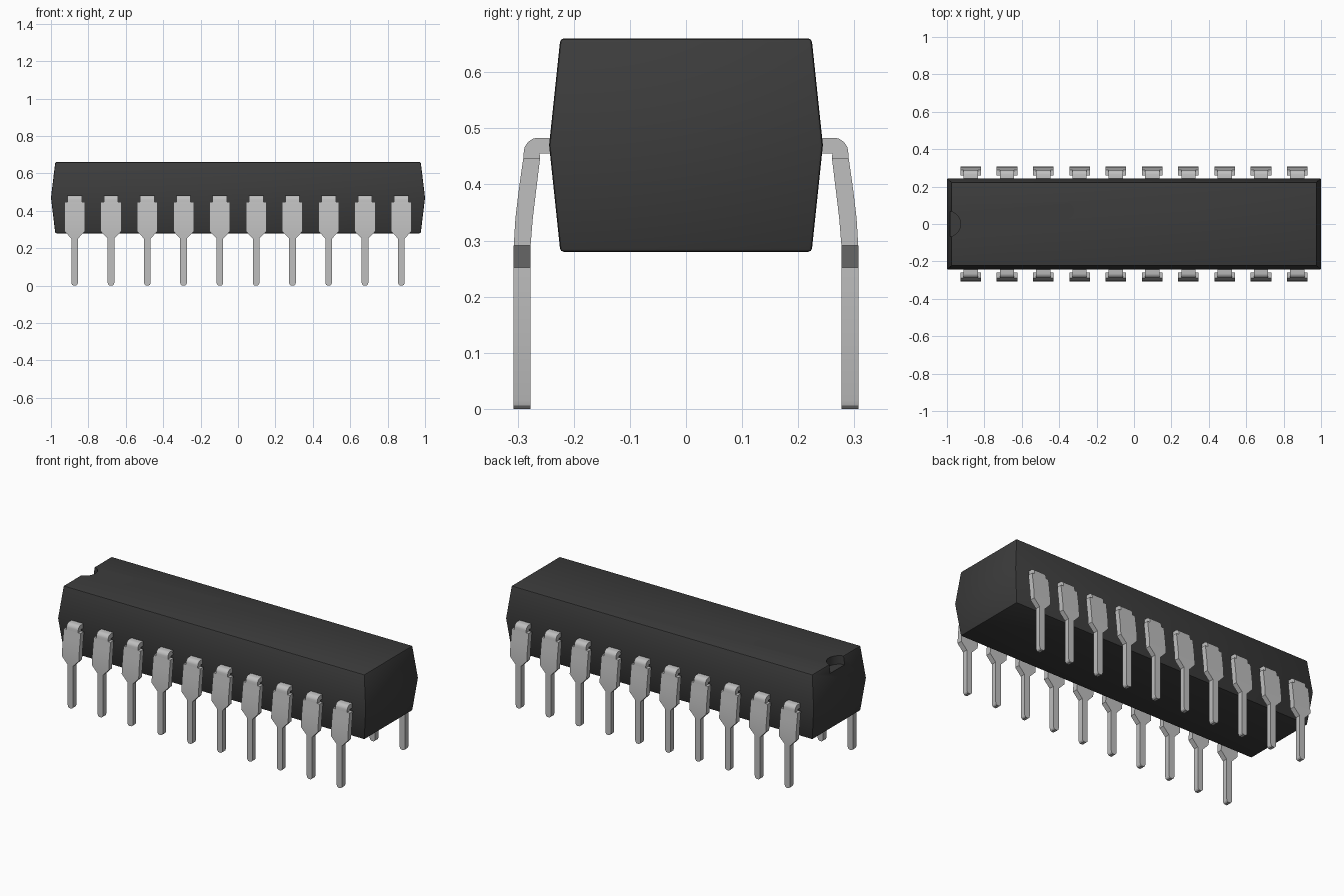
import bpy, bmesh, math

cube = bpy.data.objects.get("Cube")
if cube:
    bpy.data.objects.remove(cube, do_unlink=True)


def material(name, rgb):
    m = bpy.data.materials.new(name)
    m.use_nodes = True
    m.diffuse_color = (*rgb, 1)
    bsdf = next(n for n in m.node_tree.nodes if n.type == 'BSDF_PRINCIPLED')
    bsdf.inputs["Base Color"].default_value = (*rgb, 1)
    return m


def loft(name, sections, mat):
    """Closed solid skinned through four-cornered sections."""
    bm = bmesh.new()
    rings = [[bm.verts.new(p) for p in s] for s in sections]
    for a, b in zip(rings, rings[1:]):
        for i in range(4):
            j = (i + 1) % 4
            bm.faces.new((a[i], a[j], b[j], b[i]))
    bm.faces.new(rings[0][::-1])
    bm.faces.new(rings[-1])
    bmesh.ops.recalc_face_normals(bm, faces=bm.faces)
    mesh = bpy.data.meshes.new(name)
    bm.to_mesh(mesh)
    bm.free()
    mesh.materials.append(mat)
    return mesh


def add_object(name, mesh):
    ob = bpy.data.objects.new(name, mesh)
    bpy.context.collection.objects.link(ob)
    return ob


def activate(ob):
    bpy.ops.object.select_all(action='DESELECT')
    ob.select_set(True)
    bpy.context.view_layer.objects.active = ob


black = material("black plastic", (0.045, 0.045, 0.045))
metal = material("light grey metal", (0.52, 0.52, 0.52))

# Body: widest at the middle, drafted towards top and bottom
sections = [[(-x, -y, z), (x, -y, z), (x, y, z), (-x, y, z)]
            for x, y, z in ((0.977, 0.224, 0.28), (1.0, 0.244, 0.47), (0.977, 0.224, 0.66))]
body = add_object("body", loft("body", sections, black))
bevel = body.modifiers.new("soft edges", 'BEVEL')
bevel.width = 0.006
bevel.segments = 2
bevel.limit_method = 'ANGLE'
bevel.angle_limit = math.radians(30)

# Half-round orientation notch in the left end of the top
bpy.ops.mesh.primitive_cylinder_add(vertices=48, radius=0.068, depth=0.1,
                                    location=(-0.995, 0, 0.66))
cutter = bpy.context.object
cutter.name = "notch_cutter"
cutter.hide_render = True
cutter.data.materials.append(black)
cut = body.modifiers.new("notch", 'BOOLEAN')
cut.operation = 'DIFFERENCE'
cut.object = cutter
activate(body)
for name in ("soft edges", "notch"):
    bpy.ops.object.modifier_apply(modifier=name)
bpy.data.objects.remove(cutter, do_unlink=True)
activate(body)
bpy.ops.object.shade_smooth_by_angle(angle=math.radians(30))

# Pin: stations of outer (y, z), inner (y, z), half width
stations = [((0.235, 0.483), (0.235, 0.455), 0.038),
            ((0.266, 0.483), (0.261, 0.455), 0.038)]
for a in (67.5, 45, 22.5, 8):                    # rounded bend
    a = math.radians(a)
    stations.append(((0.264 + 0.025 * math.cos(a), 0.458 + 0.025 * math.sin(a)),
                     (0.261, 0.455), 0.038))
stations += [((0.290, 0.447), (0.260, 0.447), 0.038),   # shoulder step
             ((0.290, 0.447), (0.260, 0.447), 0.055),
             ((0.298, 0.390), (0.267, 0.390), 0.055),
             ((0.304, 0.340), (0.273, 0.340), 0.055),
             ((0.307, 0.291), (0.277, 0.291), 0.055),
             ((0.307, 0.252), (0.277, 0.252), 0.018),   # taper into the leg
             ((0.307, 0.016), (0.277, 0.016), 0.018),
             ((0.307, 0.006), (0.277, 0.006), 0.015),   # rounded tip
             ((0.307, 0.000), (0.277, 0.000), 0.008)]
pin_sections = [[(-w, -o[0], o[1]), (w, -o[0], o[1]), (w, -i[0], i[1]), (-w, -i[0], i[1])]
                for o, i, w in stations]
pin_mesh = loft("pin", pin_sections, metal)

# Ten pins on each long side
for side, turn in (("front", 0), ("back", math.pi)):
    for n in range(10):
        pin = add_object(f"{side}_pin_{n + 1}", pin_mesh)
        pin.location.x = (n - 4.5) * 0.194
        pin.rotation_euler.z = turn
activate(pin)
bpy.ops.object.shade_smooth_by_angle(angle=math.radians(28))
